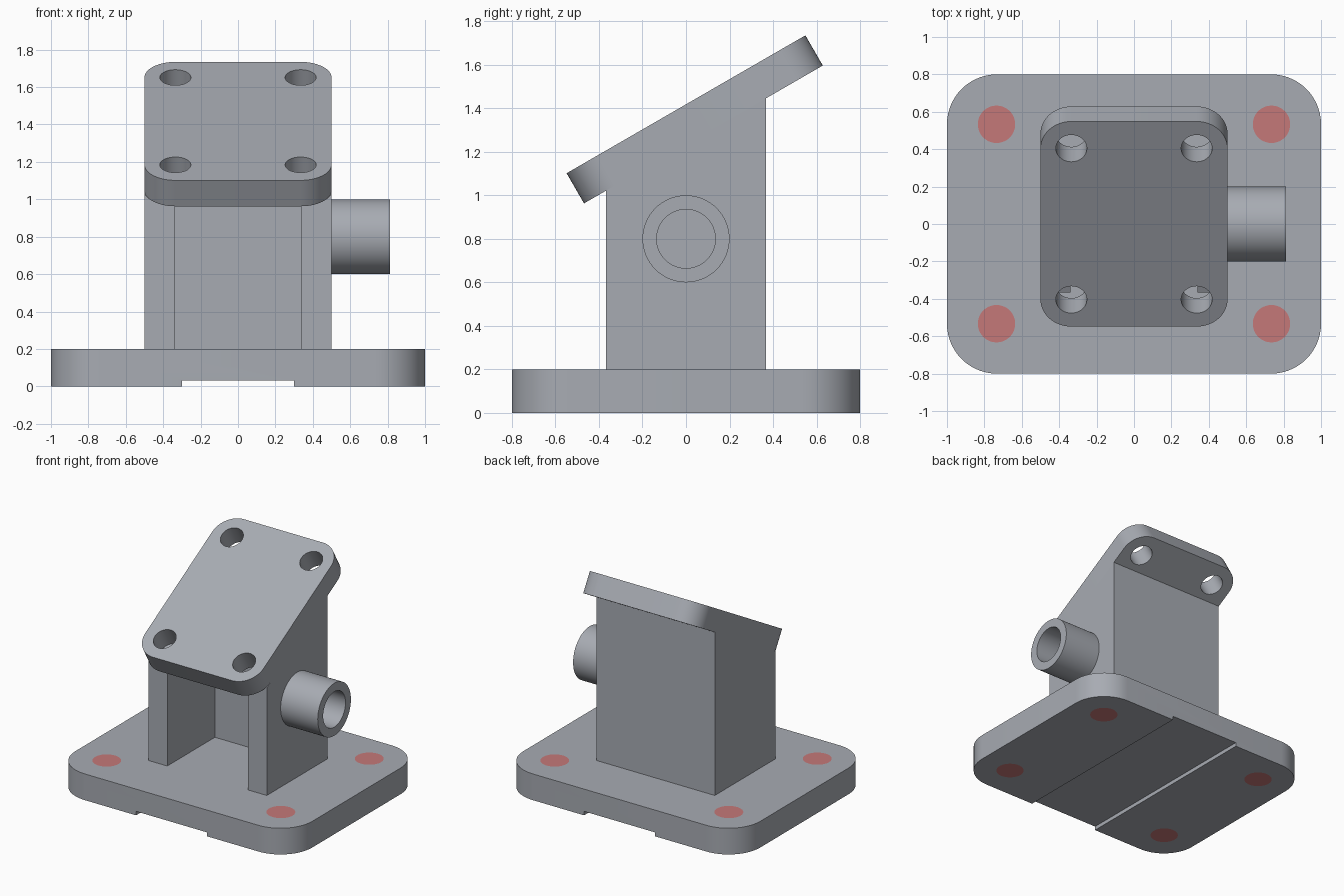
import bpy, bmesh, math
from mathutils import Matrix, Vector

if "Cube" in bpy.data.objects:
    bpy.data.objects.remove(bpy.data.objects["Cube"])

TILT = math.radians(30)
PLATE_T = 0.16        # tilted plate thickness
TOP_Z = 1.418         # tilted plate top at y = 0


def material(name, rgb):
    m = bpy.data.materials.new(name)
    m.diffuse_color = (*rgb, 1)
    m.use_nodes = True
    m.node_tree.nodes["Principled BSDF"].inputs["Base Color"].default_value = m.diffuse_color
    return m


GREY = material("steel grey", (0.39, 0.41, 0.45))
RED = material("muted red", (0.56, 0.19, 0.19))


def prism(name, outline, z0, z1, mat=GREY, matrix=None, top=None):
    """Extrude an xy outline from z0 to z1, or up to the height top(y)."""
    bm = bmesh.new()
    lo = [bm.verts.new((x, y, z0)) for x, y in outline]
    hi = [bm.verts.new((x, y, top(y) if top else z1)) for x, y in outline]
    bm.faces.new(lo[::-1])
    bm.faces.new(hi)
    n = len(lo)
    for i in range(n):
        j = (i + 1) % n
        bm.faces.new((lo[i], lo[j], hi[j], hi[i]))
    if matrix:
        bm.transform(matrix)
    me = bpy.data.meshes.new(name)
    bm.to_mesh(me)
    bm.free()
    me.materials.append(mat)
    ob = bpy.data.objects.new(name, me)
    bpy.context.collection.objects.link(ob)
    return ob


def circle(r, cx=0, cy=0, n=48):
    return [(cx + r * math.cos(2 * math.pi * i / n),
             cy + r * math.sin(2 * math.pi * i / n)) for i in range(n)]


def rectangle(hx, hy):
    return [(-hx, -hy), (hx, -hy), (hx, hy), (-hx, hy)]


def rounded(hx, hy, r, n=14):
    pts = []
    for k, (sx, sy) in enumerate([(1, 1), (-1, 1), (-1, -1), (1, -1)]):
        for i in range(n + 1):
            a = math.pi / 2 * (k + i / n)
            pts.append((sx * (hx - r) + r * math.cos(a),
                        sy * (hy - r) + r * math.sin(a)))
    return pts


def activate(ob):
    bpy.ops.object.select_all(action='DESELECT')
    ob.select_set(True)
    bpy.context.view_layer.objects.active = ob


def cut(ob, cutter):
    mod = ob.modifiers.new("cut", 'BOOLEAN')
    mod.operation = 'DIFFERENCE'
    mod.solver = 'EXACT'
    mod.object = cutter
    activate(ob)
    bpy.ops.object.modifier_apply(modifier=mod.name)
    bpy.data.objects.remove(cutter)


def corners(x, y):
    return [(sx * x, sy * y) for sx in (-1, 1) for sy in (-1, 1)]


# Base with a shallow channel underneath and filled bolt holes
base = prism("base", rounded(1.0, 0.8, 0.267), 0, 0.2)
cut(base, prism("channel_cutter", rectangle(0.3, 1.0), -0.1, 0.03))
plugs = []
for x, y in corners(0.735, 0.533):
    cut(base, prism("bolt_cutter", circle(0.1, x, y), -0.1, 0.3))
    plugs.append(prism("bolt_plug", circle(0.1, x, y), 0, 0.2, RED))

# Column: U-shaped walls open to the front, top sloped to meet the plate
W, D, T = 0.5, 0.367, 0.16
u_shape = [(-W, -D), (-W + T, -D), (-W + T, D - T), (W - T, D - T),
           (W - T, -D), (W, -D), (W, D), (-W, D)]
column = prism("column", u_shape, 0.2, 0, top=lambda y:
               TOP_Z - PLATE_T / math.cos(TILT) + y * math.tan(TILT))

# Side pipe, its bore running through the wall
sideways = Matrix.Translation((0, 0, 0.8)) @ Matrix.Rotation(math.pi / 2, 4, 'Y')
pipe = prism("side_pipe", circle(0.2, n=64), 0.5, 0.813, matrix=sideways)
for part in (pipe, column):
    cut(part, prism("bore_cutter", circle(0.135, n=64), 0.2, 1.0, matrix=sideways))

# Tilted mounting plate with four through holes
tilted = Matrix.Translation((0, 0, TOP_Z)) @ Matrix.Rotation(TILT, 4, 'X')
plate = prism("mounting_plate", rounded(0.5, 0.6335, 0.167), -PLATE_T, 0, matrix=tilted)
for x, y in corners(0.335, 0.467):
    cut(plate, prism("hole_cutter", circle(0.083, x, y), -0.3, 0.2, matrix=tilted))

# Smooth the round walls and keep the edges sharp
for ob in [base, column, pipe, plate] + plugs:
    activate(ob)
    bpy.ops.object.shade_smooth_by_angle(angle=math.radians(30))
